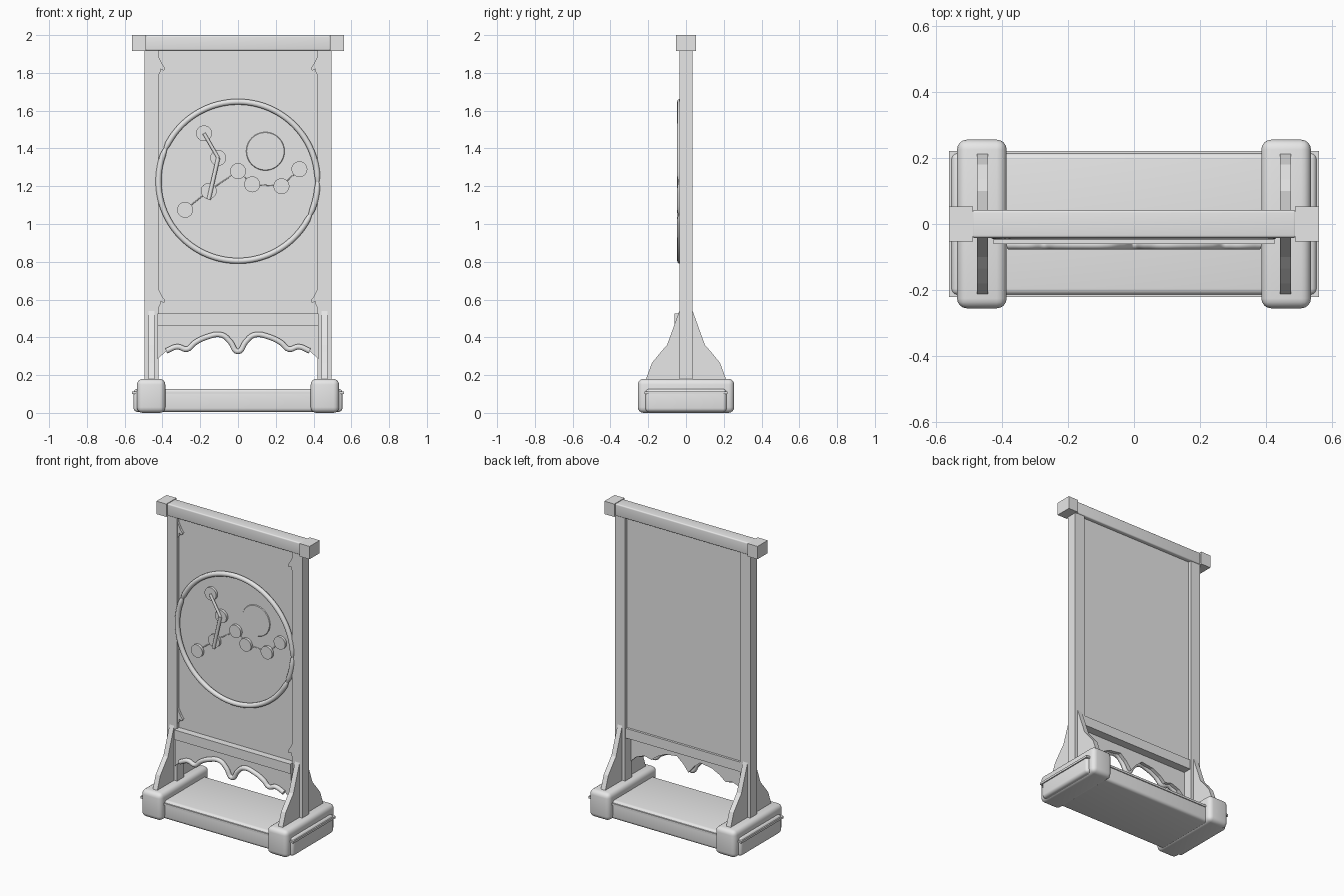
import bpy, bmesh, math
from mathutils import Vector

if "Cube" in bpy.data.objects:
    bpy.data.objects.remove(bpy.data.objects["Cube"], do_unlink=True)

grey = bpy.data.materials.new("light_grey")
grey.use_nodes = True
colour = (0.8, 0.8, 0.8, 1)
grey.diffuse_color = colour
for node in grey.node_tree.nodes:
    if node.type == 'BSDF_PRINCIPLED':
        node.inputs["Base Color"].default_value = colour


def finish(name, bm):
    bmesh.ops.recalc_face_normals(bm, faces=bm.faces)
    mesh = bpy.data.meshes.new(name)
    bm.to_mesh(mesh)
    bm.free()
    mesh.materials.append(grey)
    obj = bpy.data.objects.new(name, mesh)
    bpy.context.collection.objects.link(obj)
    return obj


def smooth(obj, angle=35):
    bpy.ops.object.select_all(action='DESELECT')
    obj.select_set(True)
    bpy.context.view_layer.objects.active = obj
    bpy.ops.object.shade_smooth_by_angle(angle=math.radians(angle))


def box(name, x, y, z, bevel=0.0):
    """Box spanning three (low, high) ranges, with optional rounded edges."""
    bm = bmesh.new()
    bmesh.ops.create_cube(bm, size=1)
    for v in bm.verts:
        v.co = Vector([(r[0] + r[1]) / 2 + c * (r[1] - r[0])
                       for r, c in zip((x, y, z), v.co)])
    if bevel:
        bmesh.ops.bevel(bm, geom=bm.edges[:], offset=bevel, segments=4,
                        profile=0.5, affect='EDGES')
    obj = finish(name, bm)
    if bevel:
        smooth(obj)
    return obj


def prism(name, points, axis, low, high):
    """Extrude a flat outline along x or y."""
    place = (lambda a, b: (low, a, b)) if axis == 'x' else (lambda a, b: (a, low, b))
    bm = bmesh.new()
    face = bm.faces.new([bm.verts.new(place(*p)) for p in points])
    new = bmesh.ops.extrude_face_region(bm, geom=[face])["geom"]
    step = Vector((high - low, 0, 0) if axis == 'x' else (0, high - low, 0))
    bmesh.ops.translate(bm, vec=step,
                        verts=[g for g in new if isinstance(g, bmesh.types.BMVert)])
    return finish(name, bm)


def disc(name, x, z, radius, back, front, bevel=0.0):
    bm = bmesh.new()
    bmesh.ops.create_cone(bm, cap_ends=True, segments=32, radius1=radius,
                          radius2=radius - bevel, depth=back - front)
    for v in bm.verts:
        v.co = Vector((x + v.co.x, (back + front) / 2 - v.co.z, z + v.co.y))
    obj = finish(name, bm)
    smooth(obj)
    return obj


def tube(name, points, y, radius, radii=None, spline='POLY'):
    """Round bar through (x, z) points at one depth."""
    curve = bpy.data.curves.new(name, 'CURVE')
    curve.dimensions = '3D'
    curve.bevel_depth = radius
    curve.bevel_resolution = 3
    curve.use_fill_caps = True
    if spline == 'BEZIER':
        s = curve.splines.new('BEZIER')
        s.bezier_points.add(len(points) - 1)
        s.resolution_u = 6
        for p, (x, z) in zip(s.bezier_points, points):
            p.co = (x, y, z)
            p.handle_left_type = p.handle_right_type = 'AUTO'
    else:
        s = curve.splines.new('POLY')
        s.points.add(len(points) - 1)
        for i, (x, z) in enumerate(points):
            s.points[i].co = (x, y, z, 1)
            s.points[i].radius = radii[i] if radii else 1
    curve.materials.append(grey)
    obj = bpy.data.objects.new(name, curve)
    bpy.context.collection.objects.link(obj)
    bpy.ops.object.select_all(action='DESELECT')
    obj.select_set(True)
    bpy.context.view_layer.objects.active = obj
    bpy.ops.object.convert(target='MESH')
    smooth(bpy.context.view_layer.objects.active, 50)


def span(side, a, b):
    return tuple(sorted((side * a, side * b)))


# Base slab with a thin projecting ledge
box("base_slab", (-0.553, 0.553), (-0.215, 0.215), (0.005, 0.127), 0.02)
box("base_ledge", (-0.56, 0.56), (-0.221, 0.221), (0.1, 0.114))

# Feet, posts, gussets, beam caps and corner ornaments on both sides
gusset = [(0.0, 0.54), (0.035, 0.54), (0.1, 0.36), (0.135, 0.32),
          (0.18, 0.265), (0.215, 0.17), (0.0, 0.17)]
ornament = [(0.425, 1.895), (0.41, 1.865), (0.4, 1.845), (0.385, 1.825),
            (0.392, 1.812), (0.41, 1.82), (0.412, 1.8), (0.425, 1.785)]
for side, label in ((1, "left"), (-1, "right")):
    box(f"{label}_foot", span(side, 0.385, 0.535), (-0.255, 0.255), (0, 0.18), 0.03)
    box(f"{label}_post", span(side, 0.42, 0.495), (-0.035, 0.035), (0.1, 1.93))
    box(f"{label}_beam_cap", span(side, 0.487, 0.56), (-0.053, 0.053), (1.915, 2.0))
    for way, end in ((-1, "front"), (1, "back")):
        prism(f"{label}_{end}_gusset", [(way * y, z) for y, z in gusset],
              'x', side * 0.442, side * 0.475)
    for drop, level in ((0, "upper"), (1.23, "lower")):
        prism(f"{label}_{level}_corner_ornament",
              [(side * x, z - drop) for x, z in ornament], 'y', -0.03, -0.01)

# Frame rails and thin screen panel
box("top_beam", (-0.49, 0.49), (-0.042, 0.042), (1.918, 1.998), 0.008)
box("screen_panel", (-0.425, 0.425), (-0.015, 0.015), (0.5, 1.93))
box("lower_rail", (-0.425, 0.425), (-0.06, 0.03), (0.463, 0.527))

# Scalloped apron with a wavy moulding
half = [(0.38, 0.328), (0.32, 0.35), (0.27, 0.337), (0.23, 0.37),
        (0.17, 0.4), (0.085, 0.412), (0.04, 0.375)]
wave = [(-x, z) for x, z in half] + [(0, 0.325)] + half[::-1]
prism("scalloped_apron", [(-0.425, 0.47), (-0.425, 0.285)] + wave
      + [(0.425, 0.285), (0.425, 0.47)], 'y', -0.052, -0.025)
tube("apron_moulding", wave, -0.062, 0.015, spline='BEZIER')

# Large ring made of three overlapping tapered arcs
for n, (start, end) in enumerate(((-2, 158), (154, 337), (333, 361))):
    count = max(8, (end - start) // 3)
    arc, radii = [], []
    for i in range(count + 1):
        turn = start + (end - start) * i / count
        a = math.radians(turn)
        arc.append((0.421 * math.cos(a), 1.226 + 0.421 * math.sin(a)))
        radii.append(min(1, 0.45 + min(turn - start, end - turn) / 10))
    tube(f"ring_arc_{n + 1}", arc, -0.031, 0.016, radii)

# Round medallions, joining lines and the larger faint disc
spots = [(-0.18, 1.48), (-0.105, 1.35), (-0.155, 1.175), (-0.28, 1.075),
         (0, 1.28), (0.075, 1.21), (0.23, 1.2), (0.325, 1.29)]
for n, (x, z) in enumerate(spots):
    disc(f"medallion_{n + 1}", x, z, 0.042, -0.01, -0.032)
tube("medallion_line", [spots[i] for i in (3, 2, 4, 5, 6, 7)], -0.016, 0.003)
disc("large_faint_disc", 0.145, 1.385, 0.105, -0.01, -0.02, 0.006)

# Bent branch across the medallions
tube("branch_upper", [(-0.18, 1.48), (-0.105, 1.35)], -0.034, 0.009)
tube("branch_lower", [(-0.105, 1.35), (-0.155, 1.13)], -0.034, 0.011)
